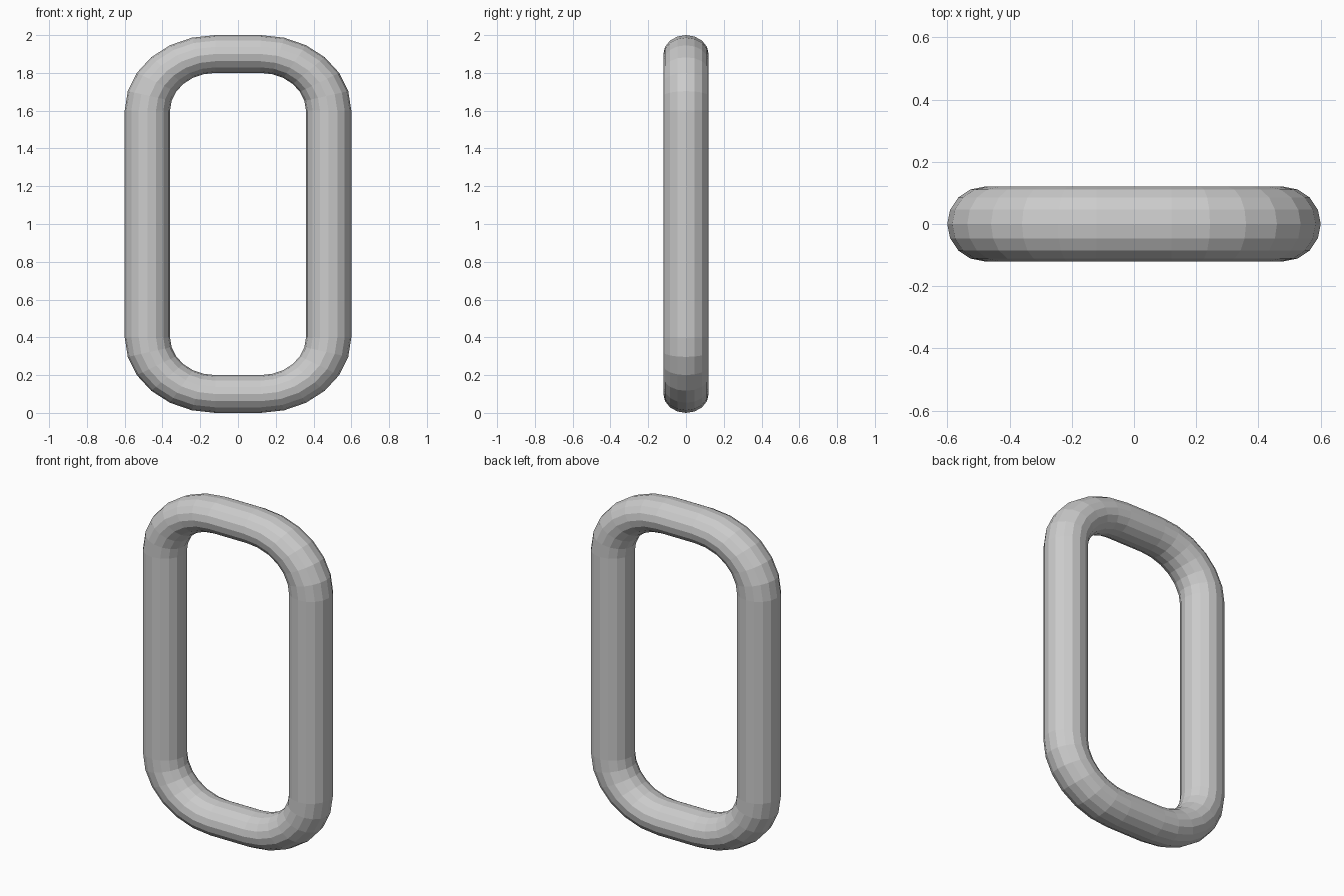
import bpy, bmesh
from math import sin, cos, pi

if "Cube" in bpy.data.objects:
    bpy.data.objects.remove(bpy.data.objects["Cube"])

SIDES, STEPS = 16, 6           # tube sides, segments per corner
TUBE, BEND = 0.12, 0.36        # tube radius, corner centreline radius
CX, CZ = 0.12, 0.6             # corner centres, measured from the middle
SQUASH = 0.1 / 0.12            # vertical squash of the bends

bm = bmesh.new()

# rounded rectangle path swept with a round section
rings = []
for corner, (sx, sz) in enumerate([(1, 1), (-1, 1), (-1, -1), (1, -1)]):
    for i in range(STEPS + 1):
        a = (corner + i / STEPS) * pi / 2
        ring = []
        for j in range(SIDES):
            t = 2 * pi * j / SIDES
            r = BEND + TUBE * cos(t)
            ring.append(bm.verts.new((sx * CX + r * cos(a), TUBE * sin(t),
                                      1 + sz * CZ + r * sin(a) * SQUASH)))
        rings.append(ring)

for k, ring in enumerate(rings):
    nxt = rings[(k + 1) % len(rings)]
    for j in range(SIDES):
        m = (j + 1) % SIDES
        bm.faces.new((ring[j], ring[m], nxt[m], nxt[j]))
bmesh.ops.recalc_face_normals(bm, faces=bm.faces)

mesh = bpy.data.meshes.new("chain_link")
bm.to_mesh(mesh)
bm.free()
bpy.context.collection.objects.link(bpy.data.objects.new("chain_link", mesh))
